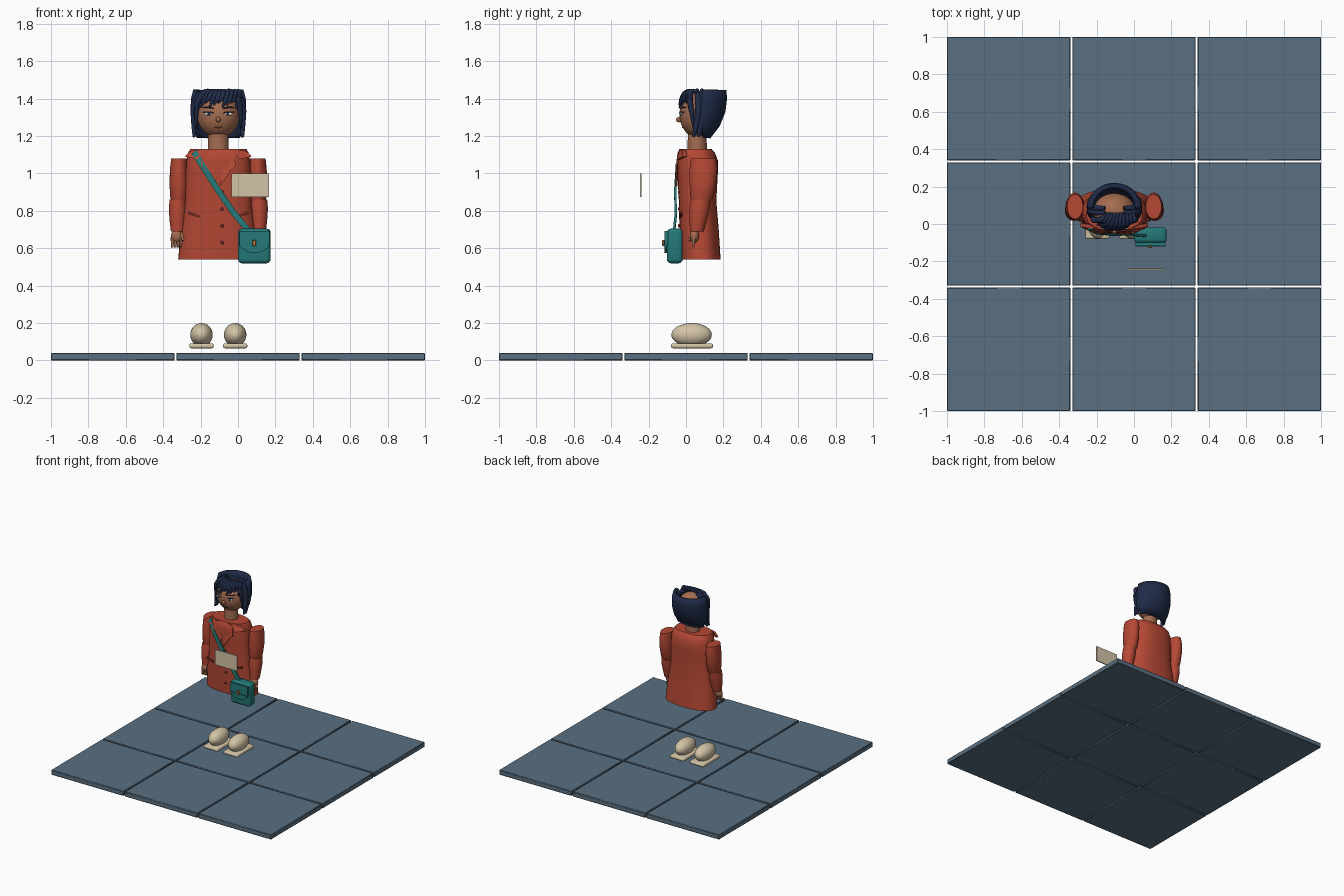
import bpy, bmesh, math
from mathutils import Vector

if "Cube" in bpy.data.objects:
    bpy.data.objects.remove(bpy.data.objects["Cube"], do_unlink=True)


def material(name, *rgb):
    mat = bpy.data.materials.new(name)
    mat.use_nodes = True
    mat.diffuse_color = (*rgb, 1)
    for node in mat.node_tree.nodes:
        if node.type == 'BSDF_PRINCIPLED':
            node.inputs["Base Color"].default_value = (*rgb, 1)
    return mat


slate = material("slate blue", .1, .16, .22)
red = material("coat red", .46, .065, .035)
dark_red = material("dark red", .22, .03, .02)
navy = material("navy hair", .014, .024, .065)
skin = material("skin", .37, .15, .08)
lip = material("lip brown", .17, .05, .035)
teal = material("teal", .018, .19, .19)
cream = material("cream", .65, .55, .38)
brass = material("brass", .5, .2, .06)
white = material("eye white", .85, .83, .78)

MID = -.105          # centre line of the figure
SIDES = (("right", -1), ("left", 1))


def finish(obj, mat, angle=40):
    bpy.ops.object.select_all(action='DESELECT')
    obj.select_set(True)
    bpy.context.view_layer.objects.active = obj
    if obj.type == 'CURVE':
        bpy.ops.object.convert(target='MESH')
        obj = bpy.context.view_layer.objects.active
    obj.data.materials.clear()
    obj.data.materials.append(mat)
    bpy.ops.object.shade_smooth_by_angle(angle=math.radians(angle))
    return obj


def from_bmesh(name, bm, mat):
    bmesh.ops.recalc_face_normals(bm, faces=bm.faces[:])
    mesh = bpy.data.meshes.new(name)
    bm.to_mesh(mesh)
    bm.free()
    obj = bpy.data.objects.new(name, mesh)
    bpy.context.collection.objects.link(obj)
    return finish(obj, mat)


def box(name, centre, size, mat, bevel=.0, segments=3):
    bm = bmesh.new()
    bmesh.ops.create_cube(bm, size=1)
    for v in bm.verts:
        v.co = Vector(centre) + v.co * Vector(size)
    if bevel:
        bmesh.ops.bevel(bm, geom=bm.edges[:], offset=bevel, segments=segments,
                        profile=.5, affect='EDGES')
    return from_bmesh(name, bm, mat)


def ellipsoid(name, centre, radii, mat, segments=32):
    bm = bmesh.new()
    bmesh.ops.create_uvsphere(bm, u_segments=segments, v_segments=segments // 2, radius=1)
    for v in bm.verts:
        v.co = Vector(centre) + v.co * Vector(radii)
    return from_bmesh(name, bm, mat)


def loft(name, x, sections, mat, power=2.0, arc=math.tau, steps=40):
    """Rings (z, centre y, x radius, y radius); a partial arc stays open."""
    bm = bmesh.new()
    closed = arc == math.tau
    rings = []
    for z, y, rx, ry in sections:
        ring = []
        for i in range(steps if closed else steps + 1):
            c, s = math.cos(arc * i / steps), math.sin(arc * i / steps)
            ring.append(bm.verts.new((
                x + rx * math.copysign(abs(c) ** (2 / power), c),
                y + ry * math.copysign(abs(s) ** (2 / power), s), z)))
        rings.append(ring)
    for low, high in zip(rings, rings[1:]):
        for i in range(steps):
            j = (i + 1) % len(low)
            bm.faces.new((low[i], low[j], high[j], high[i]))
    if closed:
        bm.faces.new(rings[0])
        bm.faces.new(rings[-1])
    return from_bmesh(name, bm, mat)


def plate(name, points, mat, depth=.008):
    bm = bmesh.new()
    face = bm.faces.new([bm.verts.new(p) for p in points])
    grown = bmesh.ops.extrude_face_region(bm, geom=[face])["geom"]
    for v in grown:
        if isinstance(v, bmesh.types.BMVert):
            v.co.y += depth
    return from_bmesh(name, bm, mat)


def tube(name, points, radii, mat):
    curve = bpy.data.curves.new(name, 'CURVE')
    curve.dimensions = '3D'
    curve.bevel_depth, curve.bevel_resolution = 1, 3
    curve.use_fill_caps = True
    spline = curve.splines.new('NURBS')
    spline.points.add(len(points) - 1)
    spline.order_u, spline.use_endpoint_u, spline.resolution_u = 3, True, 6
    for p, co, r in zip(spline.points, points, radii):
        p.co, p.radius = (*co, 1), r
    obj = bpy.data.objects.new(name, curve)
    bpy.context.collection.objects.link(obj)
    return finish(obj, mat, 60)


def face_y(dx, z):
    """Front of the head at an offset from the centre line."""
    inside = 1 - (dx / .115) ** 2 - ((z - 1.315) / .125) ** 2
    return .065 - .1 * math.sqrt(max(inside, .05))


# Floor tiles
for row in (-1, 0, 1):
    for col in (-1, 0, 1):
        box(f"floor_tile_{row + 2}_{col + 2}", (col * .67, row * .67, .02),
            (.66, .66, .04), slate, .004, 1)

# Shoes
for side, s in SIDES:
    x = MID + s * .09
    ellipsoid(f"{side}_shoe", (x, .03, .137), (.06, .108, .063), cream)
    box(f"{side}_sole", (x, .032, .078), (.13, .224, .026), cream, .01)

# Coat body
loft("coat", MID, [(.54, .08, .215, .105), (.7, .07, .2, .105), (.85, .062, .177, .1),
                   (1, .062, .175, .108), (1.07, .06, .17, .11),
                   (1.11, .055, .162, .1), (1.13, .052, .15, .085)], red, 2.4)

# Lapels, collar tabs, pocket slits
for side, s in SIDES:
    def at(dx, y, z):
        return (MID + s * dx, y, z)
    plate(f"{side}_lapel", [at(.03, -.037, 1.13), at(.08, -.038, 1.12), at(.095, -.055, 1.04),
                            at(.07, -.057, 1.02), at(.01, -.055, .93)], red)
    plate(f"{side}_collar_tab", [at(.07, -.03, 1.13), at(.15, -.02, 1.12),
                                 at(.18, -.015, 1.09), at(.11, -.05, 1.075)], red, .02)
    plate(f"{side}_pocket", [at(.095, -.034, .775), at(.16, -.03, .795),
                             at(.16, -.03, .782), at(.095, -.034, .762)], dark_red, .012)

    # Sleeves and hands
    loft(f"{side}_upper_sleeve", MID + s * .21,
         [(.84, .08, .036, .045), (.87, .083, .047, .06), (.95, .09, .052, .071),
          (1.03, .094, .048, .074), (1.08, .093, .042, .066)], red, steps=28)
    loft(f"{side}_lower_sleeve", MID + s * .217,
         [(.69, .058, .037, .036), (.75, .065, .044, .047), (.81, .072, .048, .055),
          (.86, .078, .044, .052)], red, steps=28)
    hand_x = MID + s * .222
    ellipsoid(f"{side}_palm", (hand_x, .045, .665), (.032, .024, .036), skin, 20)
    for i in range(4):
        x = hand_x + (i - 1.5) * .016
        tube(f"{side}_finger_{i}", [(x, .045, .66), (x, .035, .63), (x, .04, .605)],
             (.009, .009, .006), skin)
    tube(f"{side}_thumb", [at(.2, .04, .68), at(.187, .025, .66), at(.19, .02, .64)],
         (.01, .01, .007), skin)

# Buttons
for i, z in enumerate((.9, .81, .72, .63)):
    ellipsoid(f"button_{i}", (MID + .02, -.037, z), (.009, .007, .009), dark_red, 12)

# Neck and head
loft("neck", MID, [(1.11, .06, .056, .052), (1.21, .06, .054, .05)], skin, steps=28)
ellipsoid("head", (MID, .065, 1.315), (.115, .1, .125), skin)
ellipsoid("nose", (MID, -.038, 1.288), (.013, .015, .015), skin, 16)
tube("mouth", [(MID + dx, face_y(dx, 1.245) - .002, 1.243 + abs(dx) / 8)
               for dx in (-.02, 0, .02)], (.002, .004, .002), lip)
for side, s in SIDES:
    ellipsoid(f"{side}_ear", (MID + s * .115, .07, 1.31), (.013, .02, .03), skin, 16)
    ellipsoid(f"{side}_eye", (MID + s * .052, face_y(.052, 1.318), 1.318),
              (.024, .006, .009), white, 16)
    ellipsoid(f"{side}_iris", (MID + s * .05, face_y(.05, 1.32) - .004, 1.319),
              (.008, .004, .008), navy, 12)
    for part, lift, width in (("lid", 1.328, .004), ("brow", 1.352, .006)):
        tube(f"{side}_{part}", [(MID + s * dx, face_y(dx, lift) - .004, lift + rise)
                                for dx, rise in ((.025, -.005), (.05, .004), (.082, 0))],
             (width / 2, width, width / 2), navy)

# Back hair, an open-topped shell
shell = loft("back_hair", MID, [(1.195, .085, .105, .035), (1.26, .085, .128, .085),
                                (1.33, .085, .137, .113), (1.4, .085, .134, .122),
                                (1.445, .085, .122, .118)], navy, arc=math.pi)
solid = shell.modifiers.new("thickness", 'SOLIDIFY')
solid.thickness, solid.offset = .025, 0

# Side locks framing the face
for side, s in SIDES:
    for i, shift in enumerate((0, .025)):
        tube(f"{side}_lock_{i}",
             [(MID + s * dx, y + shift, z) for dx, y, z in
              ((.05, .06, 1.445), (.105, .06, 1.43), (.132, .07, 1.36),
               (.128, .06, 1.27), (.13, .04, 1.195))],
             (.01, .017, .018, .019, .008), navy)
    tube(f"{side}_temple_lock",
         [(MID + s * dx, y, z) for dx, y, z in
          ((.06, .03, 1.44), (.105, .015, 1.41), (.118, .03, 1.34), (.122, .04, 1.24))],
         (.012, .018, .014, .004), navy)

# Fringe, swept across the forehead
for i in range(10):
    dx = -.105 + i * .023
    tip = 1.352 + .012 * (i % 3) - .012 * (abs(dx) > .08)
    tube(f"fringe_{i}",
         [(MID + dx * .7 + .03, .06, 1.438), (MID + dx * .85 + .022, .012, 1.448),
          (MID + dx + .01, face_y(dx, 1.39) - .012, 1.4), (MID + dx - .012, face_y(dx, tip) - .01, tip)],
         (.008, .015, .015, .003), navy)

# Bag strap, a flat ribbon across the chest
path = [Vector(p) for p in ((-.235, -.03, 1.115), (-.19, -.055, 1.04), (-.1, -.064, .9),
                            (-.02, -.06, .785), (.06, -.07, .69))]
across = Vector((.013, 0, .009))
for i, (a, b) in enumerate(zip(path, path[1:])):
    plate(f"strap_{i}", [a - across, a + across, b + across, b - across], teal, .012)

# Bag with rounded flap and clasp
BAG = .0875
box("bag", (BAG, -.06, .612), (.175, .085, .186), teal, .022)
outline = [(BAG - .08, -.114, .692), (BAG + .08, -.114, .692)]
for i in range(17):
    a = math.pi * i / 16
    outline.append((BAG + .08 * math.cos(a), -.114, .63 - .055 * math.sin(a)))
plate("bag_flap", outline, teal, .02)
box("bag_band", (BAG, -.115, .613), (.16, .008, .01), teal)
box("bag_clasp", (BAG, -.121, .628), (.02, .012, .034), brass, .003, 1)

# Paper card held out in front
box("paper_card", (.065, -.243, .937), (.2, .008, .125), cream)
